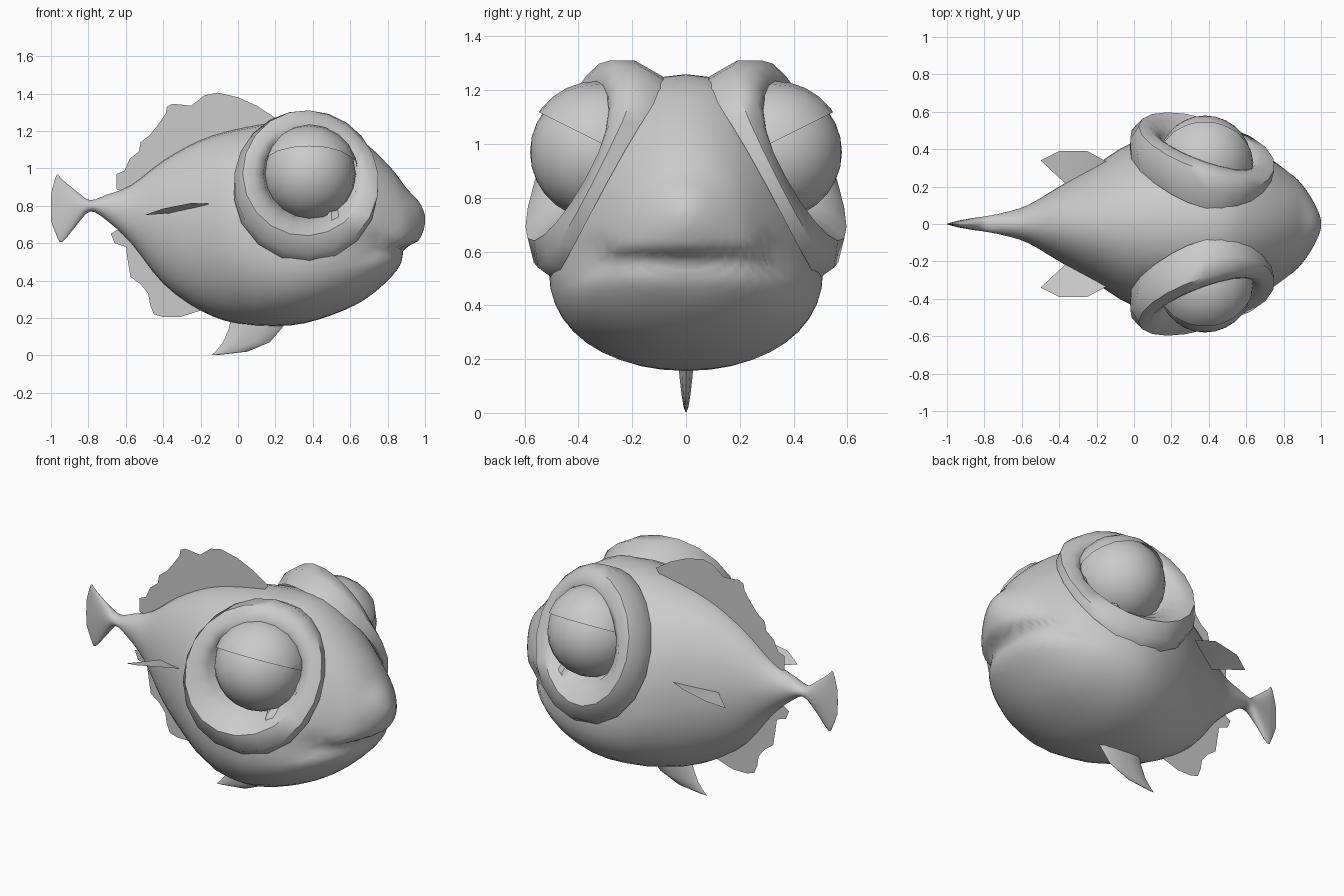
import bpy, bmesh, math
from mathutils import Vector

if "Cube" in bpy.data.objects:
    bpy.data.objects.remove(bpy.data.objects["Cube"])

grey = bpy.data.materials.new("plain_grey")
grey.diffuse_color = (0.6, 0.6, 0.6, 1)
grey.use_nodes = True
grey.node_tree.nodes["Principled BSDF"].inputs["Base Color"].default_value = grey.diffuse_color
EYE = Vector((0.38, 0.33, 0.97))


def finish(bm, name):
    bmesh.ops.recalc_face_normals(bm, faces=bm.faces)
    me = bpy.data.meshes.new(name)
    bm.to_mesh(me)
    bm.free()
    me.materials.append(grey)
    ob = bpy.data.objects.new(name, me)
    bpy.context.collection.objects.link(ob)
    return ob


def loft(name, rings, caps=True, loop=False):
    """Skin closed rings; loop joins the last ring to the first."""
    bm = bmesh.new()
    rows = [[bm.verts.new(p) for p in r] for r in rings]
    n = len(rows[0])
    pairs = list(zip(rows, rows[1:]))
    for a, b in pairs:
        for i in range(n if not loop else n - 1):
            j = (i + 1) % n
            bm.faces.new((a[i], a[j], b[j], b[i]))
    if loop:
        for i in range(n - 1):
            bm.faces.new((rows[-1][i], rows[-1][i + 1], rows[0][i + 1], rows[0][i]))
    elif caps:
        bm.faces.new(rows[0])
        bm.faces.new(rows[-1])
    return finish(bm, name)


def plate(name, pts):
    bm = bmesh.new()
    f = bm.faces.new([bm.verts.new(p) for p in pts])
    bmesh.ops.triangulate(bm, faces=[f])
    return finish(bm, name)


def smooth_rows(rows, steps):
    """Catmull-Rom between table rows."""
    out = []
    for i in range(len(rows) - 1):
        p = [rows[max(0, min(len(rows) - 1, i + k))] for k in (-1, 0, 1, 2)]
        for s in range(steps):
            t = s / steps
            out.append([0.5 * (2 * b + (c - a) * t + (2 * a - 5 * b + 4 * c - d) * t * t
                               + (3 * b - a - 3 * c + d) * t ** 3) for a, b, c, d in zip(*p)])
    out.append(list(rows[-1]))
    return out


# Body and tail: x, top, bottom, height of widest point, half width
stations = [
    (-1.00, 0.86, 0.72, 0.79, 0.002), (-0.97, 0.965, 0.64, 0.79, 0.010),
    (-0.94, 0.94, 0.605, 0.79, 0.018), (-0.86, 0.875, 0.70, 0.79, 0.032),
    (-0.79, 0.83, 0.77, 0.80, 0.042), (-0.70, 0.86, 0.72, 0.79, 0.06),
    (-0.57, 0.91, 0.60, 0.76, 0.10), (-0.40, 1.04, 0.385, 0.71, 0.20),
    (-0.20, 1.15, 0.24, 0.66, 0.32), (0.00, 1.21, 0.17, 0.60, 0.44),
    (0.28, 1.255, 0.16, 0.53, 0.51), (0.50, 1.245, 0.215, 0.52, 0.475),
    (0.68, 1.135, 0.30, 0.54, 0.385), (0.82, 1.00, 0.42, 0.60, 0.285),
    (0.90, 0.895, 0.53, 0.66, 0.21), (0.965, 0.825, 0.61, 0.70, 0.11),
    (0.995, 0.765, 0.68, 0.725, 0.04), (1.00, 0.74, 0.72, 0.73, 0.01)]
rings = []
SIDES = 40
for x, top, bot, mid, w in smooth_rows(stations, 3):
    ring = []
    for k in range(SIDES):
        a = 2 * math.pi * k / SIDES
        c, s = math.cos(a), math.sin(a)
        e = 0.92 if s < 0 and x > 0 else 1.0
        y = w * math.copysign(abs(c) ** e, c)
        z = mid + (top - mid if s > 0 else mid - bot) * math.copysign(abs(s) ** e, s)
        # Hollow behind the eye
        if math.hypot(x - EYE.x, z - EYE.z) < 0.25 and abs(y) > 0.27:
            y = math.copysign(0.27, y)
        # Mouth crease with a receding lower lip
        ramp = max(0.0, min(1.0, (x - 0.5) / 0.2))
        d = z - 0.575
        g = 0.045 * ramp * math.exp(-(d / (0.02 if d > 0 else 0.05)) ** 2)
        ring.append((x - g, y * (1 - g), z))
    rings.append(ring)
loft("body_and_tail", rings)

for side, s in (("right", -1), ("left", 1)):
    # Raised eye rim: outer edge, shoulder, crest, inner edge, hidden root
    rim = []
    N = 20
    for i in range(N):
        a = 2 * math.pi * i / N
        c, n = math.cos(a), math.sin(a)
        prof = [(0.375 - 0.02 * c - 0.095 * n, 0.29 - 0.06 * c - 0.205 * n),
                (0.385 - 0.015 * c - 0.045 * n, 0.37 - 0.08 * c - 0.18 * n),
                (0.335 - 0.02 * c + 0.005 * n, 0.425 - 0.10 * c - 0.14 * n),
                (0.285 - 0.01 * c, 0.42 - 0.10 * c - 0.09 * n),
                (0.245, 0.385 - 0.085 * c - 0.05 * n),
                (0.21, 0.27)]
        rim.append([(EYE.x + r * c, s * y, EYE.z + r * n) for r, y in prof])
    loft(side + "_eye_rim", rim, loop=True)

    # Eyeball and the upper eyelid shell cut from a larger ball
    for part, r in (("eyeball", 0.25), ("eyelid", 0.264)):
        bm = bmesh.new()
        bmesh.ops.create_uvsphere(bm, u_segments=20, v_segments=14, radius=r)
        for v in bm.verts:
            v.co = Vector((v.co.x + EYE.x, s * (v.co.z + EYE.y), v.co.y + EYE.z))
        if part == "eyelid":
            bmesh.ops.bisect_plane(bm, geom=bm.verts[:] + bm.edges[:] + bm.faces[:],
                                   plane_co=(EYE.x, s * EYE.y, 1.01),
                                   plane_no=(0, -0.5 * s, 1), clear_inner=True)
        finish(bm, side + "_" + part)

    # Side fin
    fin = [(-0.14, 0.33, 0.81), (-0.25, 0.39, 0.815), (-0.40, 0.39, 0.785),
           (-0.50, 0.34, 0.75), (-0.36, 0.21, 0.76), (-0.22, 0.25, 0.78)]
    plate(side + "_side_fin", [(x, s * y, z) for x, y, z in fin])

# Ragged flat fins on the centre line
back = [(-.65, .89), (-.65, .97), (-.60, .99), (-.58, 1.05), (-.53, 1.09), (-.52, 1.14),
        (-.47, 1.18), (-.43, 1.23), (-.39, 1.27), (-.38, 1.33), (-.35, 1.345), (-.30, 1.34),
        (-.25, 1.335), (-.18, 1.39), (-.11, 1.405), (0, 1.38), (.10, 1.335), (.20, 1.27),
        (.10, 1.15), (-.20, 1.08), (-.45, .93), (-.58, .86)]
rear = [(-.68, .65), (-.66, .60), (-.60, .58), (-.59, .51), (-.57, .47), (-.575, .42),
        (-.52, .38), (-.48, .33), (-.47, .27), (-.45, .22), (-.40, .205), (-.31, .205),
        (-.20, .24), (-.15, .28), (-.35, .42), (-.50, .58), (-.60, .70)]
for name, pts in (("back_fin", back), ("rear_belly_fin", rear)):
    plate(name, [(x, 0, z) for x, z in pts])

# Thick belly fin: height, rear x, front x, half thickness
keel = [(0.003, -0.14, -0.10, 0.002), (0.02, -0.12, 0.05, 0.009), (0.07, -0.08, 0.17, 0.018),
        (0.14, -0.05, 0.23, 0.026), (0.23, -0.03, 0.30, 0.032)]
loft("belly_fin", [[((a + b) / 2 + (b - a) / 2 * math.cos(math.tau * k / 10),
                     t * math.sin(math.tau * k / 10), z) for k in range(10)]
                   for z, a, b, t in keel])

# Smooth shading with crisp edges
for ob in bpy.context.scene.objects:
    ob.select_set(True)
    bpy.context.view_layer.objects.active = ob
bpy.ops.object.shade_smooth_by_angle(angle=math.radians(50))
